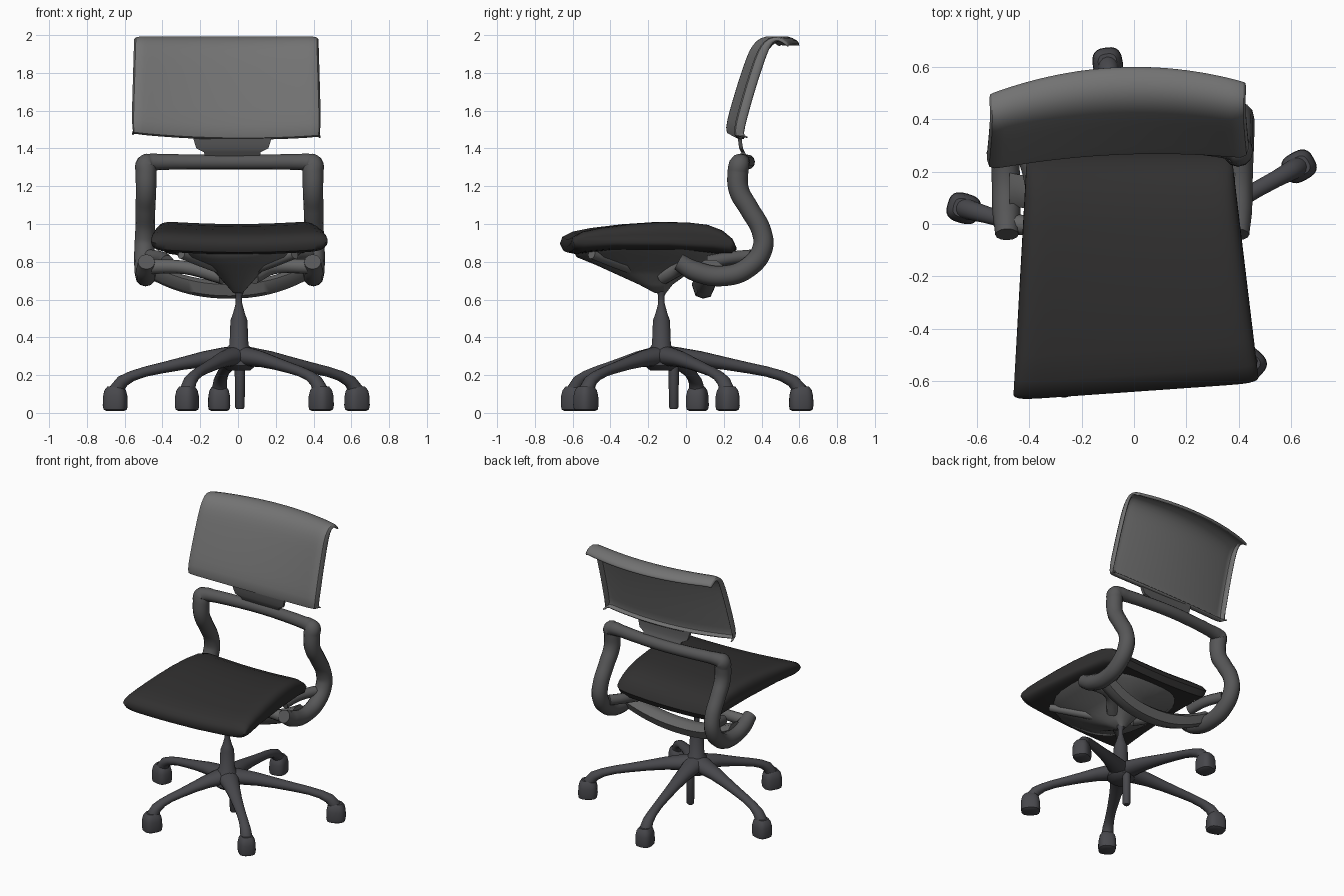
import bpy, bmesh, math
from mathutils import Vector

if "Cube" in bpy.data.objects:
    bpy.data.objects.remove(bpy.data.objects["Cube"])


def material(name, rgb):
    m = bpy.data.materials.new(name)
    m.diffuse_color = (*rgb, 1)
    m.use_nodes = True
    m.node_tree.nodes["Principled BSDF"].inputs["Base Color"].default_value = m.diffuse_color
    return m


SEAT = material("seat_black", (.030, .029, .029))
MESH = material("mesh_grey", (.17, .17, .17))
FRAME = material("frame_grey", (.095, .095, .097))
BASE = material("base_grey", (.064, .064, .072))
PAN = material("pan_grey", (.13, .13, .13))


def finish(obj, mat, angle=50):
    obj.data.materials.clear()
    obj.data.materials.append(mat)
    bpy.ops.object.select_all(action='DESELECT')
    obj.select_set(True)
    bpy.context.view_layer.objects.active = obj
    bpy.ops.object.shade_smooth_by_angle(angle=math.radians(angle))
    return obj


def loft(name, rows, closed=True, caps=True):
    """Skin a list of equal-length point rows."""
    bm = bmesh.new()
    vs = [[bm.verts.new(p) for p in row] for row in rows]
    n = len(rows[0])
    for a, b in zip(vs, vs[1:]):
        for i in range(n if closed else n - 1):
            j = (i + 1) % n
            bm.faces.new((a[i], a[j], b[j], b[i]))
    if caps:
        bm.faces.new(vs[0])
        bm.faces.new(vs[-1])
    bmesh.ops.recalc_face_normals(bm, faces=bm.faces)
    me = bpy.data.meshes.new(name)
    bm.to_mesh(me)
    bm.free()
    obj = bpy.data.objects.new(name, me)
    bpy.context.collection.objects.link(obj)
    return obj


def tube(name, pts, mat):
    """Round tube through (x, y, z, radius) points."""
    cu = bpy.data.curves.new(name, 'CURVE')
    cu.dimensions = '3D'
    cu.bevel_depth, cu.bevel_resolution = 1.0, 4
    cu.resolution_u, cu.use_fill_caps = 6, True
    sp = cu.splines.new('BEZIER')
    sp.bezier_points.add(len(pts) - 1)
    for bp, p in zip(sp.bezier_points, pts):
        bp.co, bp.radius = p[:3], p[3]
        bp.handle_left_type = bp.handle_right_type = 'AUTO'
    obj = bpy.data.objects.new(name, cu)
    bpy.context.collection.objects.link(obj)
    bpy.ops.object.select_all(action='DESELECT')
    obj.select_set(True)
    bpy.context.view_layer.objects.active = obj
    bpy.ops.object.convert(target='MESH')
    return finish(bpy.context.view_layer.objects.active, mat)


def ellipse(cx, cy, z, rx, ry, power=1.0, n=32):
    """Horizontal ring; power below 1 squares it off."""
    out = []
    for i in range(n):
        a = 2 * math.pi * i / n
        c, s = math.cos(a), math.sin(a)
        out.append((cx + rx * math.copysign(abs(c) ** power, c),
                    cy + ry * math.copysign(abs(s) ** power, s), z))
    return out


# Star base: five arching legs (oval section, wide at the hub) with bell-shaped casters
HUB = Vector((0.0, -0.125, 0))
tips = [(-0.65, 0.06), (0.63, 0.22), (-0.10, 0.61), (0.44, -0.53), (-0.27, -0.595)]
# fraction along the leg, centre height, half width, half height, downward turn in degrees
leg_shape = [(0, .30, .075, .058, 0), (.12, .297, .065, .05, 0), (.28, .284, .05, .042, 5),
             (.45, .262, .04, .034, 8), (.62, .238, .034, .029, 8), (.75, .219, .031, .027, 10),
             (.86, .196, .032, .028, 25), (.94, .168, .036, .034, 45), (.985, .13, .04, .04, 75),
             (1, .09, .04, .04, 90)]
for k, tip in enumerate(tips):
    d = Vector((tip[0], tip[1], 0)) - HUB
    side = Vector((-d.y, d.x, 0)).normalized()
    rows = []
    for t, z, w, h, turn in leg_shape:
        c = HUB + d * t + Vector((0, 0, z))
        q = math.radians(turn)
        up = Vector((0, 0, math.cos(q))) + d.normalized() * math.sin(q)
        rows.append([c + side * w * math.cos(a) + up * h * math.sin(a)
                     for a in (2 * math.pi * i / 16 for i in range(16))])
    finish(loft(f"base_leg_{k + 1}", rows), BASE)
    caster = [(.045, .010), (.060, .018), (.064, .04), (.062, .09), (.055, .12), (.04, .14)]
    w = loft(f"caster_{k + 1}", [ellipse(0, 0, z, r, r * .9, .7, 24) for r, z in caster])
    w.location = (tip[0], tip[1], 0)
    w.rotation_euler.z = math.atan2(d.y, d.x)
    finish(w, BASE)

# Hub, gas column and the short post below the hub
column = [(.06, .225), (.09, .25), (.085, .32), (.05, .36), (.045, .49), (.032, .525),
          (.017, .58), (.017, .62), (.03, .65), (.05, .70)]
finish(loft("gas_column", [ellipse(.005, -.13, z, r, r) for r, z in column]), BASE)
finish(loft("hub_post", [ellipse(.01, -.065, z, r, r, n=16)
                         for r, z in [(.018, .02), (.025, .03), (.028, .25)]]), BASE)

# Tilt mechanism: tapering funnel under the seat
funnel = [(-.20, .865, .36, .40), (-.20, .825, .31, .38), (-.20, .78, .16, .27),
          (-.18, .73, .11, .18), (-.16, .68, .065, .09), (-.135, .635, .025, .03)]
finish(loft("tilt_mechanism", [ellipse(0, y, z, rx, ry, .75) for y, z, rx, ry in funnel]), PAN)

# Seat cushion: side profile swept across the width
seat_profile = [(-.64, .88), (-.627, .92), (-.575, .948), (-.48, .968), (-.32, .988), (-.15, 1.0),
                (.0, .998), (.11, .985), (.19, .955), (.245, .91), (.267, .865), (.245, .825),
                (.15, .84), (-.1, .855), (-.4, .855), (-.58, .84), (-.625, .85)]
N = 32
rows = []
for i in range(N + 1):
    u = -math.cos(math.pi * i / N)
    puff = 0.3 + 0.7 * (1 - abs(u) ** 16) ** 0.5
    row = []
    for y, z in seat_profile:
        t = (y + .64) / .907
        left, right = -.46 + .05 * t, .475 - .10 * t
        x = left + (right - left) * (u + 1) / 2
        mid = .895 + .02 * u * u
        zz = mid + (z + .018 * u * u - mid) * puff
        skew = .033 * u * (1 - t)
        row.append((x, -.2 + (y + .2) * (.93 + .07 * puff) + skew, zz))
    rows.append(row)
finish(loft("seat", rows), SEAT)

# Back frame: one tube, looping from arm end over the top bar to the other arm end
half = [(.44, -.04, .80, .045), (.442, .05, .75, .054), (.445, .2, .725, .054),
        (.45, .33, .77, .054), (.45, .405, .87, .054), (.447, .40, .96, .052),
        (.445, .335, 1.08, .052), (.442, .28, 1.18, .054), (.442, .275, 1.275, .055),
        (.441, .283, 1.316, .055), (.42, .29, 1.325, .047), (.36, .298, 1.328, .042), (.2, .315, 1.328, .04)]
CX = -.045
frame = [(CX - h, y, z, r) for h, y, z, r in half]
frame.append((CX, .325, 1.328, .04))
frame += [(CX + h, y, z, r) for h, y, z, r in reversed(half)]
tube("back_frame", frame, FRAME)

# Sagging cross band joining the arms under the seat, and links to the seat
rows = []
for i in range(25):
    u = -1 + i / 12
    z = .65 + .11 * abs(u) ** 2.2
    rows.append([(CX + .43 * u, .09 + .04 * u * u + dy, z + dz) for dy, dz in
                 ((-.06, .03), (-.04, -.03), (0, -.045), (.04, -.035), (.065, .02), (.03, .05), (-.03, .05))])
finish(loft("cross_band", rows), PAN)
for s, tag in ((-1, "left"), (1, "right")):
    tube(f"rear_link_{tag}", [(CX + s * .33, .12, .80, .035), (CX + s * .36, .24, .82, .035),
                              (CX + s * .42, .35, .83, .035)], FRAME)
    tube(f"mechanism_arm_{tag}", [(s * .08, -.12, .72, .04), (CX + s * .24, -.02, .77, .035),
                                  (CX + s * .44, .0, .775, .04)], PAN)
    tube(f"seat_bracket_{tag}", [(s * .08, -.28, .76, .03), (s * .2, -.4, .805, .03),
                                 (s * .3, -.5, .84, .025)], PAN)

# Neck plate between frame and backrest
rows = []
for w, y, z in [(.145, .315, 1.355), (.15, .302, 1.38), (.19, .292, 1.40), (.20, .287, 1.43), (.21, .285, 1.465)]:
    rows.append([(-.03 + sx * w, y + sy * .01, z) for sx, sy in ((-1, -1), (1, -1), (1, 1), (-1, 1))])
finish(loft("neck_plate", rows), FRAME, 30)

# Backrest: bowed sheet with a curled top and a lip folded back round the sides and bottom
back_profile = [(.31, 1.46), (.265, 1.45), (.28, 1.52), (.31, 1.62), (.345, 1.73), (.38, 1.83),
                (.41, 1.91), (.45, 1.963), (.505, 1.988), (.56, 1.978), (.6, 1.945)]
us = [(-1, 1)] + [(-1 + i / 10, 0) for i in range(21)] + [(1, 1)]
rows = []
for y, z in back_profile:
    t = max(0, (z - 1.45) / .54)
    far = max(0, (y - .42) / .18)
    row = []
    for u, fold in us:
        bow = .035 + .02 * t + .025 * far
        x = -.062 + (.495 - .015 * t) * u
        lift = (.022 * u * u - .008 * u) * (1 - t)
        row.append((x, y - bow * u * u + .022 * u + fold * .05 * max(0, 1 - 1.5 * far),
                    z + lift - fold * .015))
    rows.append(row)
back = loft("backrest", rows, closed=False, caps=False)
sol = back.modifiers.new("thickness", 'SOLIDIFY')
sol.thickness, sol.offset = 0.024, 0
sub = back.modifiers.new("soften", 'SUBSURF')
sub.levels = sub.render_levels = 1
finish(back, MESH)
